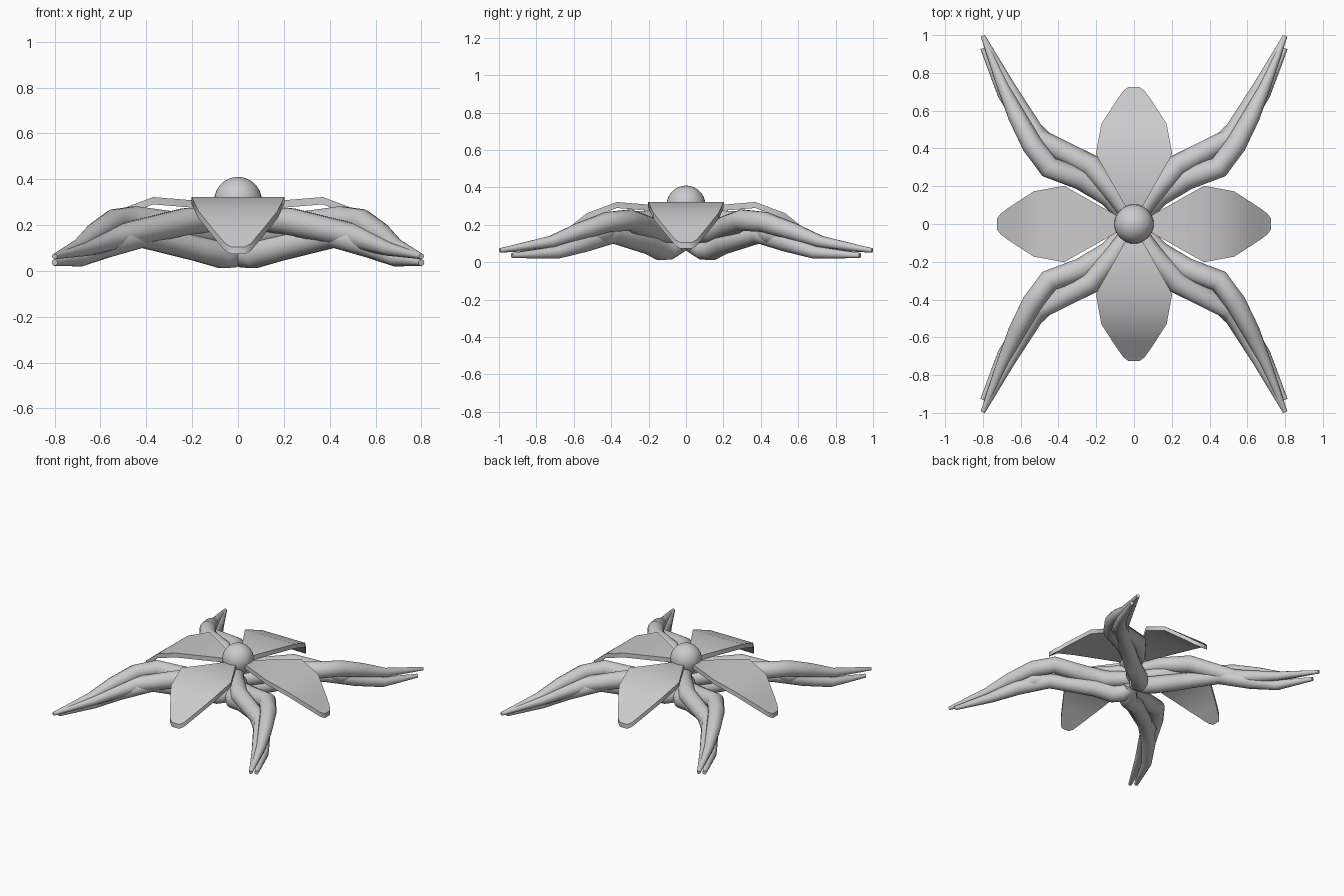
import bpy, bmesh, math
from mathutils import Matrix, Vector

if "Cube" in bpy.data.objects:
    bpy.data.objects.remove(bpy.data.objects["Cube"])


def finish(bm, name, angle):
    """Turn a bmesh into a smooth-shaded object."""
    bmesh.ops.recalc_face_normals(bm, faces=bm.faces)
    me = bpy.data.meshes.new(name)
    bm.to_mesh(me)
    bm.free()
    ob = bpy.data.objects.new(name, me)
    bpy.context.collection.objects.link(ob)
    bpy.ops.object.select_all(action='DESELECT')
    ob.select_set(True)
    bpy.context.view_layer.objects.active = ob
    bpy.ops.object.shade_smooth_by_angle(angle=math.radians(angle))


def skin(bm, rings):
    """Join rings of vertices with quads and close both ends."""
    for r, s in zip(rings, rings[1:]):
        for k in range(len(r)):
            n = (k + 1) % len(r)
            bm.faces.new((r[k], r[n], s[n], s[k]))
    bm.faces.new(rings[0])
    bm.faces.new(rings[-1])


def tube(name, pts, sx, sy, sides=14):
    """Tapered tube through (x, y, z, radius) points, mirrored by sx and sy."""
    bm = bmesh.new()
    path = [Vector(p[:3]) for p in pts]
    rings = []
    for i, p in enumerate(path):
        a = (p - path[i - 1]).normalized() if i else None
        b = (path[i + 1] - p).normalized() if i < len(path) - 1 else None
        t = ((a or b) + (b or a)).normalized()
        u = t.cross(Vector((0, 0, 1))).normalized()
        v = u.cross(t)
        ring = []
        for k in range(sides):
            w = 2 * math.pi * k / sides
            q = p + (u * math.cos(w) + v * math.sin(w)) * pts[i][3]
            ring.append(bm.verts.new((q.x * sx, q.y * sy, q.z)))
        rings.append(ring)
    skin(bm, rings)
    finish(bm, name, 50)


# Three twisted strands per leg, meeting under the bud: x, y, z, radius
STRANDS = {
    "front_strand": [(.0, .0, .22, .035), (.10, .16, .225, .053), (.23, .31, .215, .06),
                     (.51, .455, .15, .055), (.66, .73, .095, .03), (.80, .995, .063, .012)],
    "upper_strand": [(.0, .0, .15, .05), (.13, .15, .165, .06), (.28, .24, .20, .06),
                     (.45, .30, .225, .058), (.54, .42, .215, .055), (.62, .57, .165, .047),
                     (.69, .72, .11, .032), (.80, .995, .063, .012)],
    "lower_strand": [(-.02, .01, .11, .045), (.025, .09, .07, .058), (.07, .14, .07, .06),
                     (.18, .20, .10, .058), (.42, .39, .15, .05), (.58, .54, .105, .05),
                     (.69, .69, .052, .034), (.80, .93, .036, .014)],
}
for sx, xn in ((1, "right"), (-1, "left")):
    for sy, yn in ((1, "back"), (-1, "front")):
        for name, pts in STRANDS.items():
            tube(f"{yn}_{xn}_leg_{name}", pts, sx, sy)

# Drooping petals: distance from centre, half width, top height
PETAL = [(.02, .012, .285), (.10, .05, .30), (.37, .202, .322), (.53, .173, .262),
         (.62, .115, .19), (.67, .082, .15), (.705, .056, .119), (.725, .03, .105)]
THICK = .032
for i in range(4):
    bm = bmesh.new()
    skin(bm, [[bm.verts.new((d, s * w, h)) for h, s in
               ((z, -1), (z, 1), (z - THICK, 1), (z - THICK, -1))]
              for d, w, z in PETAL])
    bm.transform(Matrix.Rotation(i * math.pi / 2, 4, 'Z'))
    finish(bm, f"petal_{i + 1}", 40)

# Central bud
bm = bmesh.new()
bmesh.ops.create_uvsphere(bm, u_segments=32, v_segments=16, radius=.104,
                          matrix=Matrix.Translation((0, 0, .306)))
finish(bm, "central_bud", 40)
